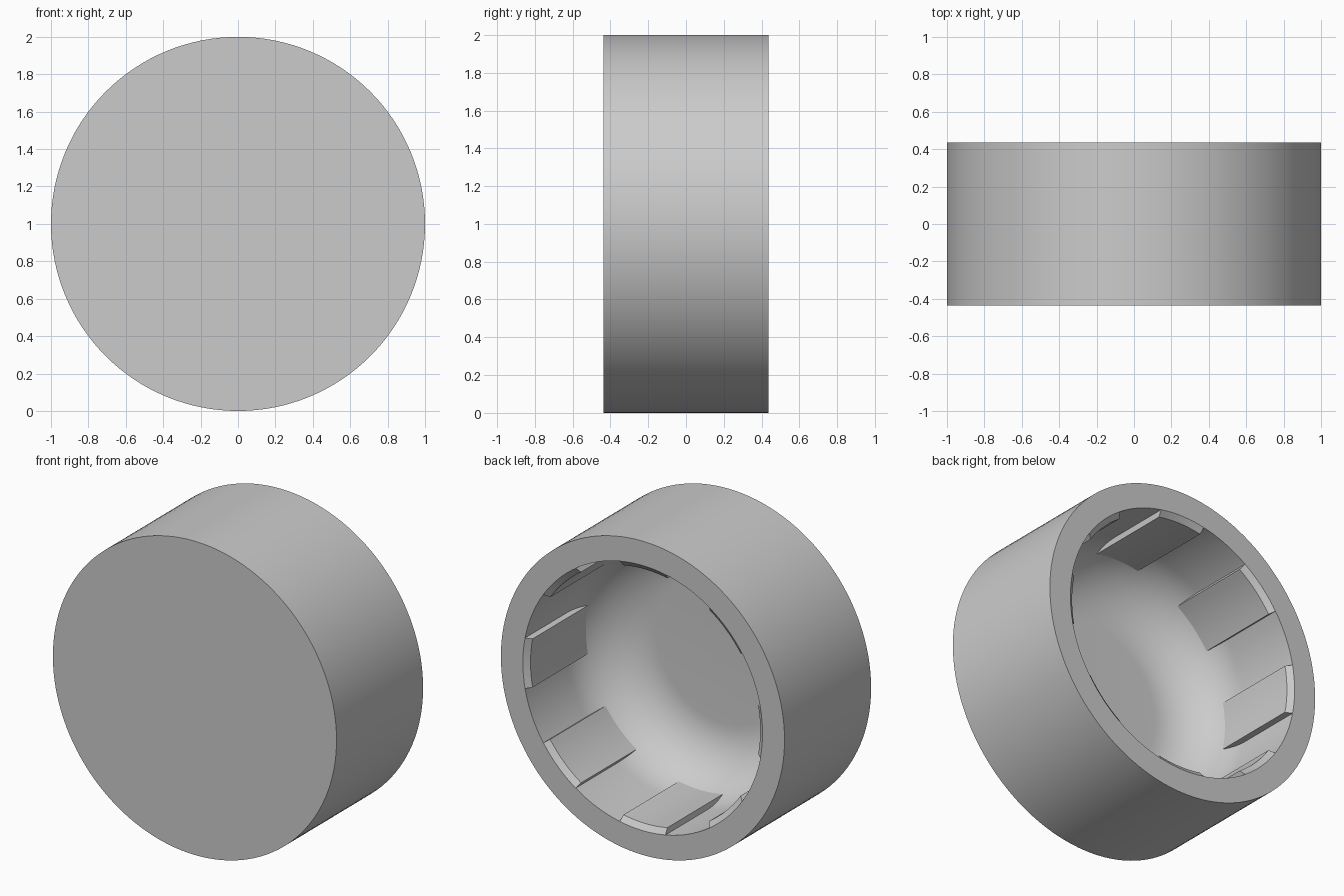
import bpy, bmesh, math

if "Cube" in bpy.data.objects:
    bpy.data.objects.remove(bpy.data.objects["Cube"])

HALF = 0.436          # half depth of the cap along y
INNER = 0.845         # bore radius
FLOOR, FILLET = -0.37, 0.38
SEG = 128

grey = bpy.data.materials.new("plain grey")
grey.diffuse_color = (0.6, 0.6, 0.6, 1)
grey.use_nodes = True
grey.node_tree.nodes["Principled BSDF"].inputs["Base Color"].default_value = grey.diffuse_color


def sweep(name, profile, start, end, steps, closed_ring):
    """Turn a closed or axis-ended (radius, y) profile about the y axis."""
    bm = bmesh.new()
    rings = []
    count = steps if closed_ring else steps + 1
    for i in range(count):
        a = start + (end - start) * i / steps
        rings.append([bm.verts.new((r * math.cos(a), y, 1 + r * math.sin(a)))
                      for r, y in profile])
    n = len(profile)
    for i in range(steps):
        p, q = rings[i], rings[(i + 1) % count]
        for j in range(n - 1 if closed_ring else n):
            k = (j + 1) % n
            bm.faces.new((p[j], p[k], q[k], q[j]))
    if closed_ring:      # flat discs at both ends of the profile
        bm.faces.new([r[0] for r in rings])
        bm.faces.new([r[-1] for r in rings])
    else:                # flat sides of the segment
        bm.faces.new(rings[0])
        bm.faces.new(rings[-1])
    bmesh.ops.recalc_face_normals(bm, faces=bm.faces)
    mesh = bpy.data.meshes.new(name)
    bm.to_mesh(mesh)
    bm.free()
    mesh.materials.append(grey)
    ob = bpy.data.objects.new(name, mesh)
    bpy.context.collection.objects.link(ob)
    bpy.ops.object.select_all(action='DESELECT')
    ob.select_set(True)
    bpy.context.view_layer.objects.active = ob
    bpy.ops.object.shade_smooth_by_angle(angle=math.radians(25))
    return ob


# Cap shell: outer wall, rim, bore, rounded transition, flat floor
profile = [(1, -HALF), (1, HALF), (INNER, HALF)]
for i in range(17):
    a = math.radians(90 * i / 16)
    profile.append((INNER - FILLET + FILLET * math.cos(a),
                    FLOOR + FILLET - FILLET * math.sin(a)))
sweep("cap_shell", profile, 0, 2 * math.pi, SEG, True)

# Eight grip ribs inside the bore, with a chamfered lead-in at the rim
rib = [(INNER, HALF), (0.81, HALF - 0.027), (0.81, -0.2),
       (0.87, -0.2), (0.87, HALF - 0.02)]
half_width = math.radians(11)
for i in range(8):
    c = i * math.pi / 4
    sweep(f"grip_rib_{i + 1}", rib, c - half_width, c + half_width, 8, False)
